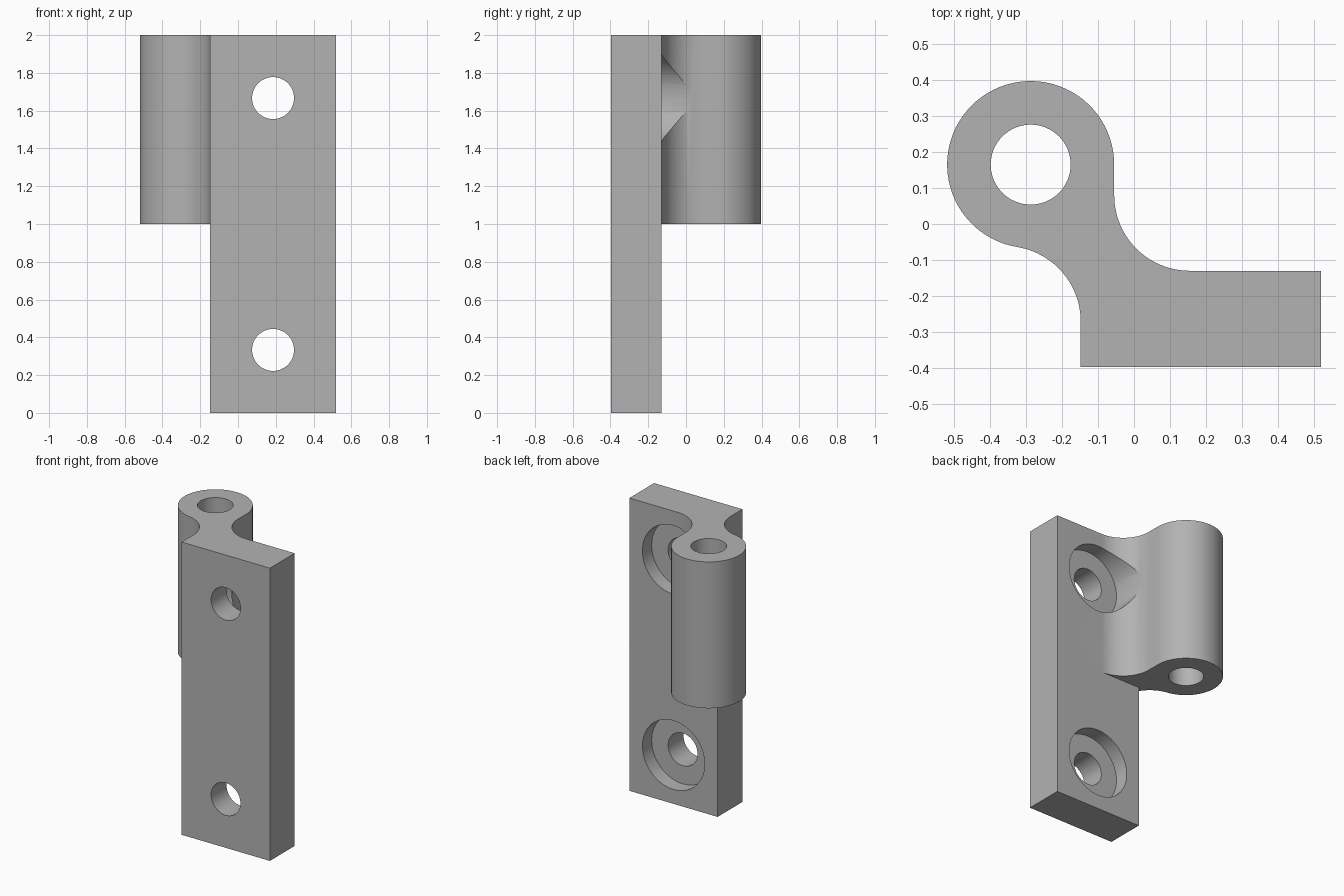
import bpy, bmesh, math
from mathutils import Matrix

cube = bpy.data.objects.get("Cube")
if cube:
    bpy.data.objects.remove(cube, do_unlink=True)

# Single plain metal colour
grey = bpy.data.materials.new("grey metal")
colour = (0.45, 0.45, 0.45, 1)
grey.use_nodes = True
grey.diffuse_color = colour
for node in grey.node_tree.nodes:
    if node.type == 'BSDF_PRINCIPLED':
        node.inputs["Base Color"].default_value = colour

# Main dimensions
LEFT, RIGHT, FRONT, BACK = -0.148, 0.519, -0.397, -0.13
PIN_X, PIN_Y, BARREL_R = -0.287, 0.165, 0.232
FILLET = 0.21
HOLE_R, BORE_R, BORE_FLOOR = 0.111, 0.235, -0.23
SCREW_X = (LEFT + RIGHT) / 2


def link(name, bm):
    bmesh.ops.recalc_face_normals(bm, faces=bm.faces)
    mesh = bpy.data.meshes.new(name)
    bm.to_mesh(mesh)
    bm.free()
    mesh.materials.append(grey)
    obj = bpy.data.objects.new(name, mesh)
    bpy.context.collection.objects.link(obj)
    return obj


def extrude_profile(name, points, z0, z1):
    bm = bmesh.new()
    face = bm.faces.new([bm.verts.new((x, y, z0)) for x, y in points])
    solid = bmesh.ops.extrude_face_region(bm, geom=[face])
    tops = [v for v in solid["geom"] if isinstance(v, bmesh.types.BMVert)]
    bmesh.ops.translate(bm, verts=tops, vec=(0, 0, z1 - z0))
    return link(name, bm)


def cylinder(name, radius, length, centre, along_y=False):
    bm = bmesh.new()
    turn = Matrix.Rotation(math.pi / 2, 4, 'X') if along_y else Matrix()
    bmesh.ops.create_cone(bm, cap_ends=True, segments=64, radius1=radius, radius2=radius,
                          depth=length, matrix=Matrix.Translation(centre) @ turn)
    return link(name, bm)


def arc(cx, cy, radius, start, end, steps):
    angles = [start + (end - start) * i / steps for i in range(steps + 1)]
    return [(cx + radius * math.cos(a), cy + radius * math.sin(a)) for a in angles]


def combine(target, other, operation):
    mod = target.modifiers.new(operation.title(), 'BOOLEAN')
    mod.operation = operation
    mod.solver = 'EXACT'
    mod.object = other
    bpy.context.view_layer.objects.active = target
    bpy.ops.object.modifier_apply(modifier=mod.name)
    bpy.data.objects.remove(other, do_unlink=True)


# Mounting plate
hinge = extrude_profile("hinge_leaf", [(LEFT, FRONT), (RIGHT, FRONT), (RIGHT, BACK), (LEFT, BACK)], 0, 2)

# Knuckle: barrel blended into the plate by two tangent fillets
left_x = LEFT - FILLET
left_y = PIN_Y - math.sqrt((BARREL_R + FILLET) ** 2 - (left_x - PIN_X) ** 2)
touch = math.atan2(left_y - PIN_Y, left_x - PIN_X)
profile = [(LEFT, FRONT), (RIGHT, FRONT), (RIGHT, BACK)]
profile += arc(PIN_X + BARREL_R + FILLET, BACK + FILLET, FILLET, -math.pi / 2, -math.pi, 20)
profile += arc(PIN_X, PIN_Y, BARREL_R, 0, touch + 2 * math.pi, 56)
profile += arc(left_x, left_y, FILLET, touch + math.pi, 0, 20)[1:]
knuckle = extrude_profile("knuckle", profile, 1, 2)
combine(hinge, knuckle, 'UNION')

# Pin hole through the barrel
combine(hinge, cylinder("pin_hole", HOLE_R, 1.4, (PIN_X, PIN_Y, 1.5)), 'DIFFERENCE')

# Screw holes with counterbores opening to the back
for z in (1 / 3, 5 / 3):
    combine(hinge, cylinder("screw_hole", HOLE_R, 1, (SCREW_X, FRONT, z), True), 'DIFFERENCE')
    bore = cylinder("counterbore", BORE_R, 0.8, (SCREW_X, BORE_FLOOR + 0.4, z), True)
    combine(hinge, bore, 'DIFFERENCE')

bpy.ops.object.select_all(action='DESELECT')
hinge.select_set(True)
bpy.context.view_layer.objects.active = hinge
bpy.ops.object.shade_smooth_by_angle(angle=math.radians(25))
